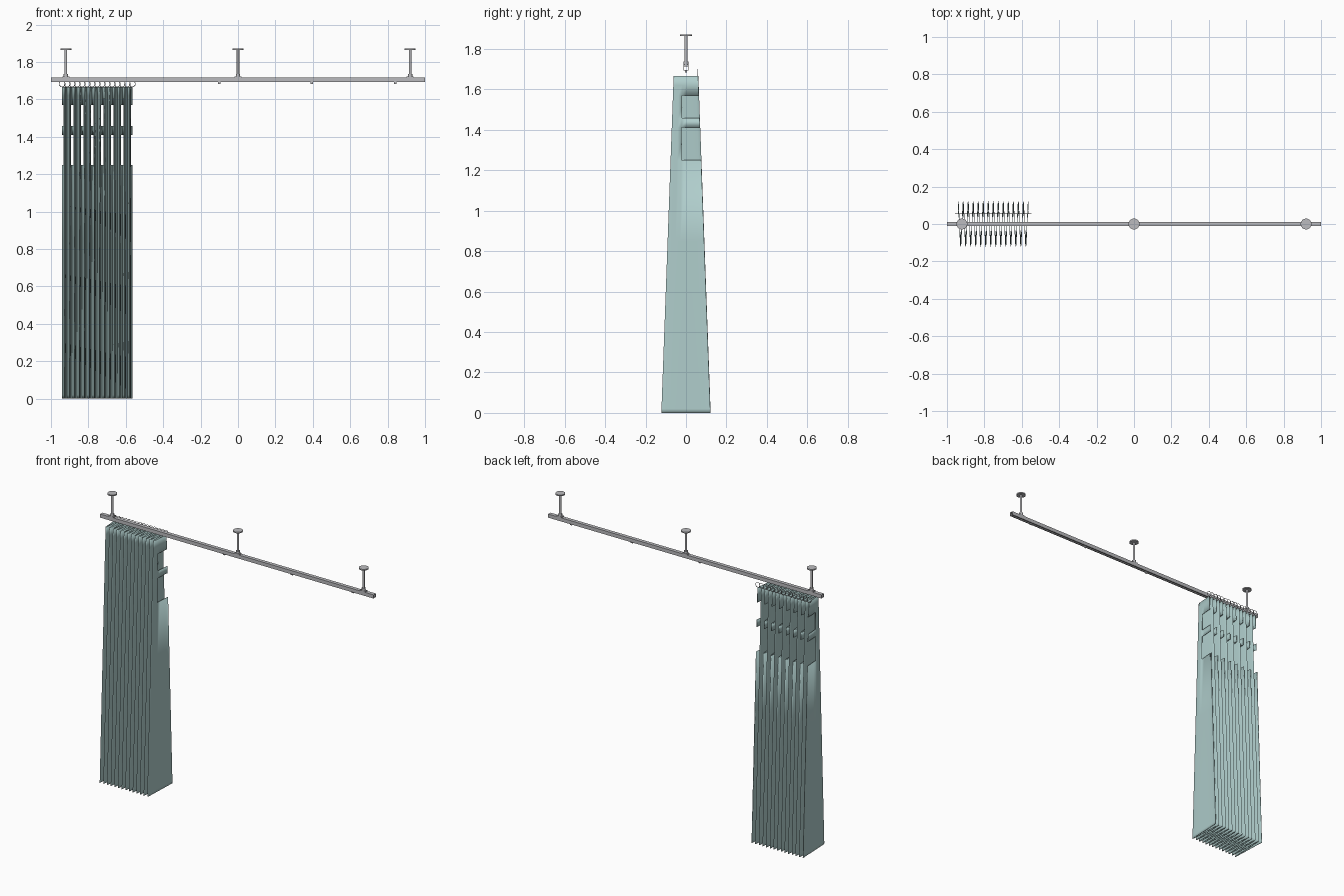
import bpy, bmesh, math
from mathutils import Matrix

cube = bpy.data.objects.get("Cube")
if cube:
    bpy.data.objects.remove(cube)


def material(name, rgb):
    m = bpy.data.materials.new(name)
    m.use_nodes = True
    m.diffuse_color = (*rgb, 1)
    m.node_tree.nodes["Principled BSDF"].inputs["Base Color"].default_value = (*rgb, 1)
    return m


cloth = material("pale teal cloth", (0.43, 0.61, 0.60))
metal = material("grey metal", (0.50, 0.50, 0.52))


def finish(name, bm, mat):
    mesh = bpy.data.meshes.new(name)
    bm.to_mesh(mesh)
    bm.free()
    ob = bpy.data.objects.new(name, mesh)
    bpy.context.collection.objects.link(ob)
    mesh.materials.append(mat)
    bpy.context.view_layer.objects.active = ob
    for o in bpy.context.selected_objects:
        o.select_set(False)
    ob.select_set(True)
    bpy.ops.object.shade_smooth_by_angle(angle=math.radians(40))
    return ob


def disc(bm, x, z0, z1, r, sides=24):
    bmesh.ops.create_cone(bm, cap_ends=True, segments=sides, radius1=r, radius2=r,
                          depth=z1 - z0, matrix=Matrix.Translation((x, 0, (z0 + z1) / 2)))


def box(bm, x, z0, z1, wx, wy):
    bmesh.ops.create_cube(bm, size=1, matrix=Matrix.Translation((x, 0, (z0 + z1) / 2))
                          @ Matrix.Diagonal((wx, wy, z1 - z0, 1)))


# Rail: channel with a slot along its underside
bm = bmesh.new()
half = [(0.004, 1.692), (0.012, 1.692), (0.012, 1.716)]
inner = [(0.009, 1.713), (0.009, 1.695), (0.004, 1.695)]
profile = half + [(-y, z) for y, z in reversed(half)]
profile += [(-y, z) for y, z in reversed(inner)] + inner
face = bm.faces.new([bm.verts.new((-1, y, z)) for y, z in profile])
ext = bmesh.ops.extrude_face_region(bm, geom=[face], use_keep_orig=True)
bmesh.ops.translate(bm, vec=(2, 0, 0),
                    verts=[v for v in ext["geom"] if isinstance(v, bmesh.types.BMVert)])
bmesh.ops.recalc_face_normals(bm, faces=bm.faces)
finish("rail", bm, metal)

# Ceiling hangers: clamp, collar, rod and flange
for side, x in (("right", -0.92), ("middle", 0), ("left", 0.92)):
    bm = bmesh.new()
    box(bm, x, 1.714, 1.722, 0.036, 0.024)
    disc(bm, x, 1.720, 1.737, 0.012)
    disc(bm, x, 1.735, 1.867, 0.007)
    disc(bm, x, 1.864, 1.872, 0.029, 32)
    finish(side + "_hanger", bm, metal)

# Spare gliders under the rail
for i, x in enumerate((-0.10, 0.395, 0.84)):
    bm = bmesh.new()
    box(bm, x, 1.682, 1.695, 0.014, 0.008)
    finish(f"glider_{i + 1}", bm, metal)

# Curtain: gathered cloth, widening downwards, with openings in alternate back folds
PLEATS, STEPS, TOP = 14, 20, 1.667
X0, X1 = -0.94, -0.565
WINDOWS = ((1.25, 1.41), (1.457, 1.57))
levels = [0, 0.02, 0.05, 0.45, 0.85, 1.25, 1.33, 1.41, 1.457, 1.51, 1.57, 1.62, TOP]
columns = PLEATS * STEPS
bm = bmesh.new()
grid = []
for z in levels:
    depth = 0.121 + (0.060 - 0.121) * z / TOP
    grid.append([bm.verts.new((X0 + (X1 - X0) * c / columns,
                               depth * math.cos(math.tau * c / STEPS), z))
                 for c in range(columns + 1)])
for r in range(len(levels) - 1):
    mid = (levels[r] + levels[r + 1]) / 2
    in_band = any(a < mid < b for a, b in WINDOWS)
    for c in range(columns):
        phase = (c + 0.5) % (2 * STEPS)
        open_fold = min(phase, 2 * STEPS - phase) < 6
        if not (in_band and open_fold):
            bm.faces.new((grid[r][c], grid[r][c + 1], grid[r + 1][c + 1], grid[r + 1][c]))
bmesh.ops.delete(bm, geom=[v for v in bm.verts if not v.link_faces], context='VERTS')
curtain = finish("curtain", bm, cloth)
solid = curtain.modifiers.new("thickness", 'SOLIDIFY')
solid.thickness = 0.002
solid.offset = 0

# Curtain rings, one at each back fold
for i in range(PLEATS + 1):
    bpy.ops.mesh.primitive_torus_add(
        location=(X0 + (X1 - X0) * i / PLEATS, 0.056, 1.683), rotation=(math.pi / 2, 0, 0),
        major_radius=0.016, minor_radius=0.0016, major_segments=20, minor_segments=6)
    ring = bpy.context.object
    ring.name = f"ring_{i + 1}"
    ring.data.materials.append(metal)
    bpy.ops.object.shade_smooth_by_angle(angle=math.radians(80))
